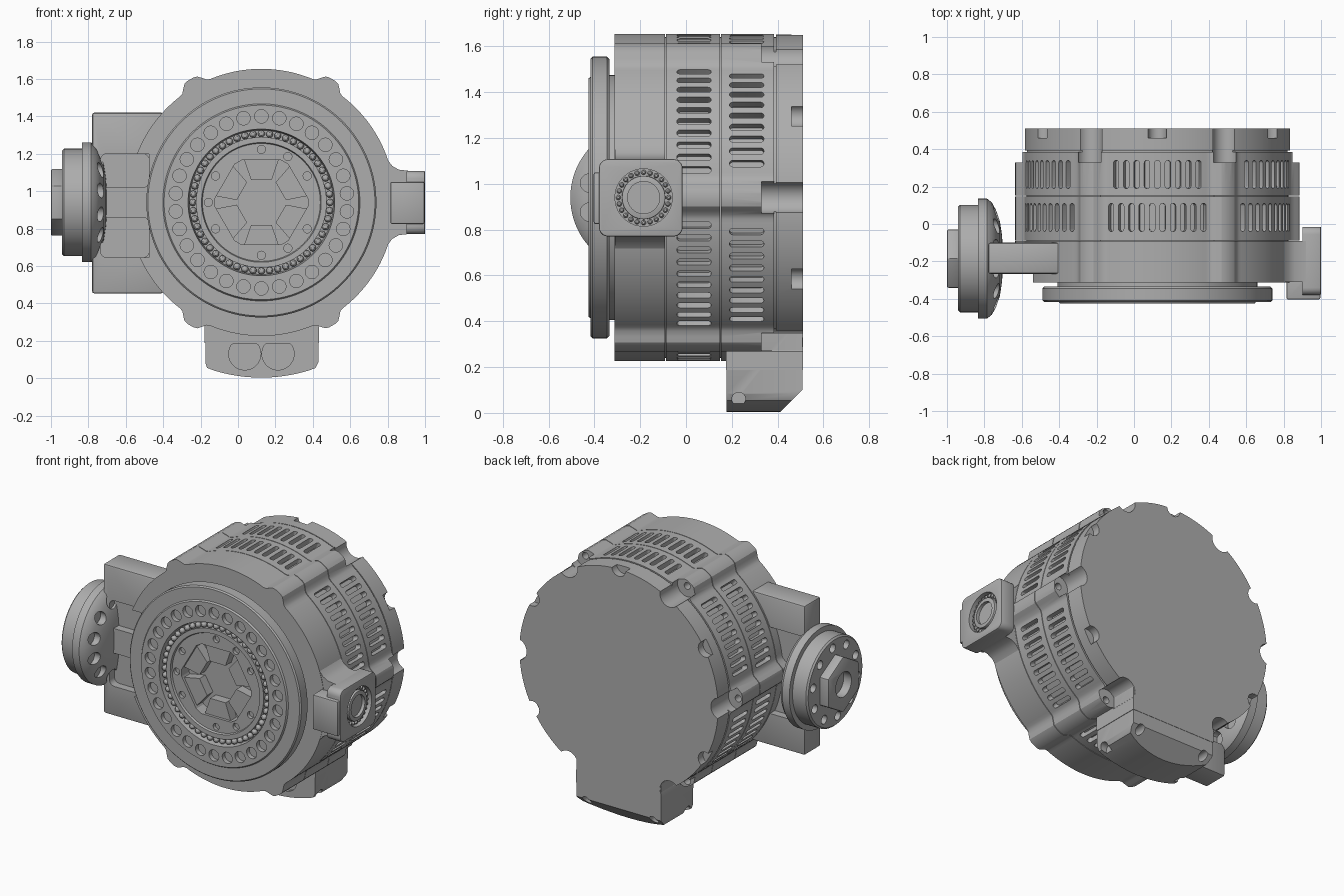
import bpy, bmesh, math
from math import sin, cos, pi, radians
from mathutils import Matrix

if "Cube" in bpy.data.objects:
    bpy.data.objects.remove(bpy.data.objects["Cube"])

grey = bpy.data.materials.new("plain grey")
grey.use_nodes = True
GREY = (0.42, 0.42, 0.42, 1)
grey.diffuse_color = GREY
grey.node_tree.nodes["Principled BSDF"].inputs["Base Color"].default_value = GREY


def frame(u, v, w, o):
    """Matrix sending local x, y, z to the directions u, v, w from origin o."""
    return Matrix((*[(u[i], v[i], w[i], o[i]) for i in range(3)], (0, 0, 0, 1)))


CX, CZ = 0.125, 0.94
X, Y, Z, O = (1, 0, 0), (0, 1, 0), (0, 0, 1), (0, 0, 0)
MAIN = frame(X, Z, Y, (CX, 0, CZ))         # drum axis, runs along y
SIDE = frame(Y, Z, X, (0, -0.185, CZ))     # side fitting axis, runs along x
FRONT = frame(X, Z, Y, O)
ACROSS = frame(Y, Z, X, O)


def prism(bm, pts, a, b, m):
    lo = [bm.verts.new(m @ Matrix.Translation((p[0], p[1], a)).translation) for p in pts]
    hi = [bm.verts.new(m @ Matrix.Translation((p[0], p[1], b)).translation) for p in pts]
    bm.faces.new(lo)
    bm.faces.new(hi[::-1])
    for i in range(len(pts)):
        j = (i + 1) % len(pts)
        bm.faces.new((lo[i], hi[i], hi[j], lo[j]))


def lathe(bm, profile, m, n=96):
    """Spin (radius, height) points; the first and last lie on the axis."""
    rings = []
    for r, h in profile:
        count = n if r else 1
        rings.append([bm.verts.new(m @ Matrix.Translation(
            (r * cos(2 * pi * i / n), r * sin(2 * pi * i / n), h)).translation) for i in range(count)])
    for p, q in zip(rings, rings[1:]):
        for i in range(n):
            j = (i + 1) % n
            ring = [p[i % len(p)], p[j % len(p)], q[j % len(q)], q[i % len(q)]]
            bm.faces.new(list(dict.fromkeys(ring)))


def circle(r, n=20, x=0, y=0, turn=0):
    return [(x + r * cos(2 * pi * i / n + turn), y + r * sin(2 * pi * i / n + turn)) for i in range(n)]


def ring_of(r, count, start=0):
    return [(r * cos(start + 2 * pi * i / count), r * sin(start + 2 * pi * i / count)) for i in range(count)]


def box(x0, x1, y0, y1):
    return [(x0, y0), (x1, y0), (x1, y1), (x0, y1)]


def rounded(x0, x1, y0, y1, r, n=5):
    pts = []
    for k, (x, y) in enumerate(((x1 - r, y1 - r), (x0 + r, y1 - r), (x0 + r, y0 + r), (x1 - r, y0 + r))):
        pts += [(x + r * cos((k + i / n) * pi / 2), y + r * sin((k + i / n) * pi / 2)) for i in range(n + 1)]
    return pts


def mesh_object(name, fill):
    bm = bmesh.new()
    fill(bm)
    bmesh.ops.recalc_face_normals(bm, faces=bm.faces)
    me = bpy.data.meshes.new(name)
    bm.to_mesh(me)
    bm.free()
    me.materials.append(grey)
    ob = bpy.data.objects.new(name, me)
    bpy.context.collection.objects.link(ob)
    return ob


def make(name, build, *cuts, bevel=0):
    """Build a mesh part, bevel it, then carve it with throwaway cutters in turn."""
    ob = mesh_object(name, build)
    bpy.ops.object.select_all(action='DESELECT')
    ob.select_set(True)
    bpy.context.view_layer.objects.active = ob
    if bevel:
        mod = ob.modifiers.new("bevel", 'BEVEL')
        mod.width, mod.segments, mod.limit_method = bevel, 2, 'ANGLE'
        bpy.ops.object.modifier_apply(modifier=mod.name)
    for cut in cuts:
        cutter = mesh_object("cutter", cut)
        mod = ob.modifiers.new("carve", 'BOOLEAN')
        mod.operation, mod.solver, mod.object = 'DIFFERENCE', 'EXACT', cutter
        bpy.ops.object.modifier_apply(modifier=mod.name)
        bpy.data.objects.remove(cutter)
    bpy.ops.object.shade_smooth_by_angle(angle=radians(30))


# Drum outline: a circle with six ridges
def ridged():
    pts = []
    for i in range(240):
        t = 2 * pi * i / 240
        off = abs((math.degrees(t) + 30) % 60 - 30)
        s = min(1, max(0, (7 - off) / 5))
        r = 0.714 + 0.046 * s * s * (3 - 2 * s)
        pts.append((r * cos(t), r * sin(t)))
    return pts


def slots(count, y0, y1):
    def fill(bm):
        for sector in range(6):
            for i in range(count):
                t = radians(30 + 60 * sector + 4.5 * (i - (count - 1) / 2))
                m = frame(Y, (-sin(t), 0, cos(t)), (cos(t), 0, sin(t)), (CX, 0, CZ))
                prism(bm, rounded(y0, y1, -0.0145, 0.0145, 0.014, 4), 0.675, 0.8, m)
    return fill


# Stepped screw seats behind each ridge
def notches(bm):
    for x, y in ring_of(0.73, 6):
        lathe(bm, [(0, 0.28), (0.022, 0.28), (0.022, 0.33), (0.07, 0.33), (0.07, 0.6), (0, 0.6)],
              MAIN @ Matrix.Translation((x, y, 0)), 24)


def small_notches(bm):
    for x, y in ring_of(0.715, 6, pi / 6):
        prism(bm, circle(0.05, 20, x, y), 0.46, 0.6, MAIN)


# Window pockets shared by the bracket and the drum beside it
def windows(bm):
    for z0, z1 in ((0.645, 0.86), (1.02, 1.2)):
        prism(bm, rounded(-0.735, -0.475, z0, z1, 0.035), -0.4, -0.215, FRONT)


def housing_relief(bm):
    prism(bm, box(-0.8, -0.475, 0.645, 1.2), -0.4, -0.264, FRONT)


make("front_housing", lambda b: prism(b, ridged(), -0.312, -0.091, MAIN), housing_relief, windows)
make("middle_housing", lambda b: prism(b, ridged(), -0.087, 0.148, MAIN), slots(10, -0.04, 0.11))
make("rear_housing", lambda b: prism(b, ridged(), 0.152, 0.385, MAIN), slots(9, 0.19, 0.34), notches)
make("core", lambda b: prism(b, circle(0.64, 96), -0.2, 0.45, MAIN))
make("seam_ring", lambda b: prism(b, circle(0.7, 96), -0.095, 0.16, MAIN), slots(10, -0.04, 0.11))
make("back_plate", lambda b: prism(b, circle(0.712, 128), 0.393, 0.51, MAIN), notches, small_notches)
make("back_seam", lambda b: prism(b, circle(0.7, 96), 0.38, 0.4, MAIN), notches)

# Front flange: stepped disc with a hole ring, a bearing groove and a hub well
flange = [(0, -0.3), (0.535, -0.3), (0.535, -0.335), (0.605, -0.335), (0.615, -0.345), (0.615, -0.408),
          (0.607, -0.416), (0.527, -0.416), (0.52, -0.426), (0.392, -0.426), (0.385, -0.385), (0.345, -0.385),
          (0.345, -0.325), (0, -0.325)]


def flange_holes(bm):
    for x, y in ring_of(0.46, 30, pi / 2):
        prism(bm, circle(0.036, 20, x, y), -0.397, -0.5, MAIN)


make("front_flange", lambda b: lathe(b, flange, MAIN, 128), flange_holes)

hub = [(0, -0.31), (0.349, -0.31), (0.349, -0.415), (0.32, -0.415), (0.315, -0.402), (0, -0.402)]


def hub_pocket(bm):
    corners = [(0.249 * cos(radians(60 * k + d)), 0.249 * sin(radians(60 * k + d)))
               for k in range(6) for d in (-5, 5)]
    prism(bm, corners, -0.2, -0.5, MAIN)


def hub_screws(bm):
    for deg in (30, 60, 90, 150, 180, 210, 270, 300, 330):
        t = radians(deg)
        prism(bm, circle(0.022, 16, 0.283 * cos(t), 0.283 * sin(t)), -0.38, -0.5, MAIN)


make("hub", lambda b: lathe(b, hub, MAIN), hub_pocket, hub_screws)


def hub_teeth(bm):
    for k in range(6):
        t = radians(30 + 60 * k)
        m = frame((-sin(t), 0, cos(t)), (cos(t), 0, sin(t)), Y, (CX, 0, CZ))
        prism(bm, [(-0.1, 0.25), (0.1, 0.25), (0.055, 0.12), (-0.055, 0.12)], -0.31, -0.385, m)


make("hub_teeth", hub_teeth)


def beads(bm, m, radius, count, size, h):
    for x, y in ring_of(radius, count):
        bmesh.ops.create_uvsphere(bm, u_segments=10, v_segments=6, radius=size,
                                  matrix=m @ Matrix.Translation((x, y, h)))


make("bearing_balls", lambda b: beads(b, MAIN, 0.367, 52, 0.019, -0.4))

# Bottom foot with a bowed underside
foot = [(0.43, 0.42), (0.43, 0.085), (0.415, 0.055)]
foot += [(CX + 0.25 * s / 6, 0.003 + 0.037 * (s / 6) ** 2) for s in range(6, -7, -1)]
foot += [(-0.165, 0.055), (-0.175, 0.085), (-0.175, 0.42)]


def foot_chamfer(bm):
    prism(bm, [(0.41, 0.003), (0.505, 0.097), (0.6, 0.19), (0.6, -0.1), (0.41, -0.1)], -0.5, 0.8, ACROSS)


def foot_holes(bm):
    for x in (0.036, 0.214):
        pts = [(px, min(pz, 0.185)) for px, pz in circle(0.086, 32, x, 0.13)]
        prism(bm, pts, 0.1, 0.195, FRONT)
    for a, b, x in ((-0.3, -0.13, -0.115), (0.38, 0.5, 0.365)):
        prism(bm, circle(0.03, 16, 0.23, 0.06), a, b, ACROSS)
        prism(bm, circle(0.028, 16, x, 0.085), 0.42, 0.6, FRONT)


make("foot", lambda b: prism(b, foot, 0.176, 0.508, FRONT), foot_chamfer, foot_holes)
make("foot_collar", lambda b: prism(b, box(-0.178, 0.433, 0.188, 0.42), 0.175, 0.51, FRONT), notches)


# Side bracket on the model's right, pocketed front and back
def bracket_back(bm):
    prism(bm, box(-0.9, -0.3, 0.66, 1.22), -0.15, 0.1, FRONT)


make("side_bracket", lambda b: prism(b, box(-0.78, -0.4, 0.453, 1.42), -0.266, -0.1, FRONT),
     windows, bracket_back, bevel=0.012)

# Round fitting at the end of the bracket
fitting = [(0, -0.7), (0.12, -0.705), (0.2, -0.717), (0.26, -0.738), (0.3, -0.76), (0.32, -0.785), (0.32, -0.835),
           (0.287, -0.835), (0.287, -0.93), (0.277, -0.94), (0, -0.94)]


def fitting_holes(bm):
    for x, y in ring_of(0.245, 12, pi / 12):
        prism(bm, circle(0.04, 20, x, y), -0.762, -0.6, SIDE)
    for x, y in ring_of(0.23, 10, 0.2):
        prism(bm, circle(0.028, 16, x, y), -1, -0.9, SIDE)


make("side_fitting", lambda b: lathe(b, fitting, SIDE, 80), fitting_holes)
make("hex_boss", lambda b: prism(b, circle(0.18, 6, turn=pi / 2), -1, -0.93, SIDE),
     lambda b: prism(b, circle(0.08, 32), -1.1, -0.945, SIDE), bevel=0.008)

# Port on the model's left with its flared arm
arm = [(0.6, 1.3), (0.735, 1.28), (0.79, 1.18), (0.825, 1.135), (0.86, 1.115), (0.92, 1.108)]
arm += [(x, 2 * CZ - z) for x, z in reversed(arm)]
make("port_arm", lambda b: prism(b, arm, -0.31, -0.092, FRONT))


def port_bore(bm):
    prism(bm, circle(0.125, 40), 0.97, 1.1, SIDE)


make("port_block", lambda b: prism(b, rounded(-0.195, 0.17, -0.17, 0.168, 0.04), 0.9, 1, SIDE),
     port_bore, bevel=0.006)
make("port_key", lambda b: prism(b, box(0.815, 0.996, 0.825, 1.05), -0.403, -0.2, FRONT),
     port_bore, bevel=0.008)
make("port_plug", lambda b: prism(b, circle(0.095, 40), 0.95, 0.99, SIDE),
     lambda b: prism(b, circle(0.07, 40), 0.965, 1.1, SIDE), bevel=0.004)
make("port_balls", lambda b: beads(b, SIDE, 0.11, 24, 0.011, 0.974))
